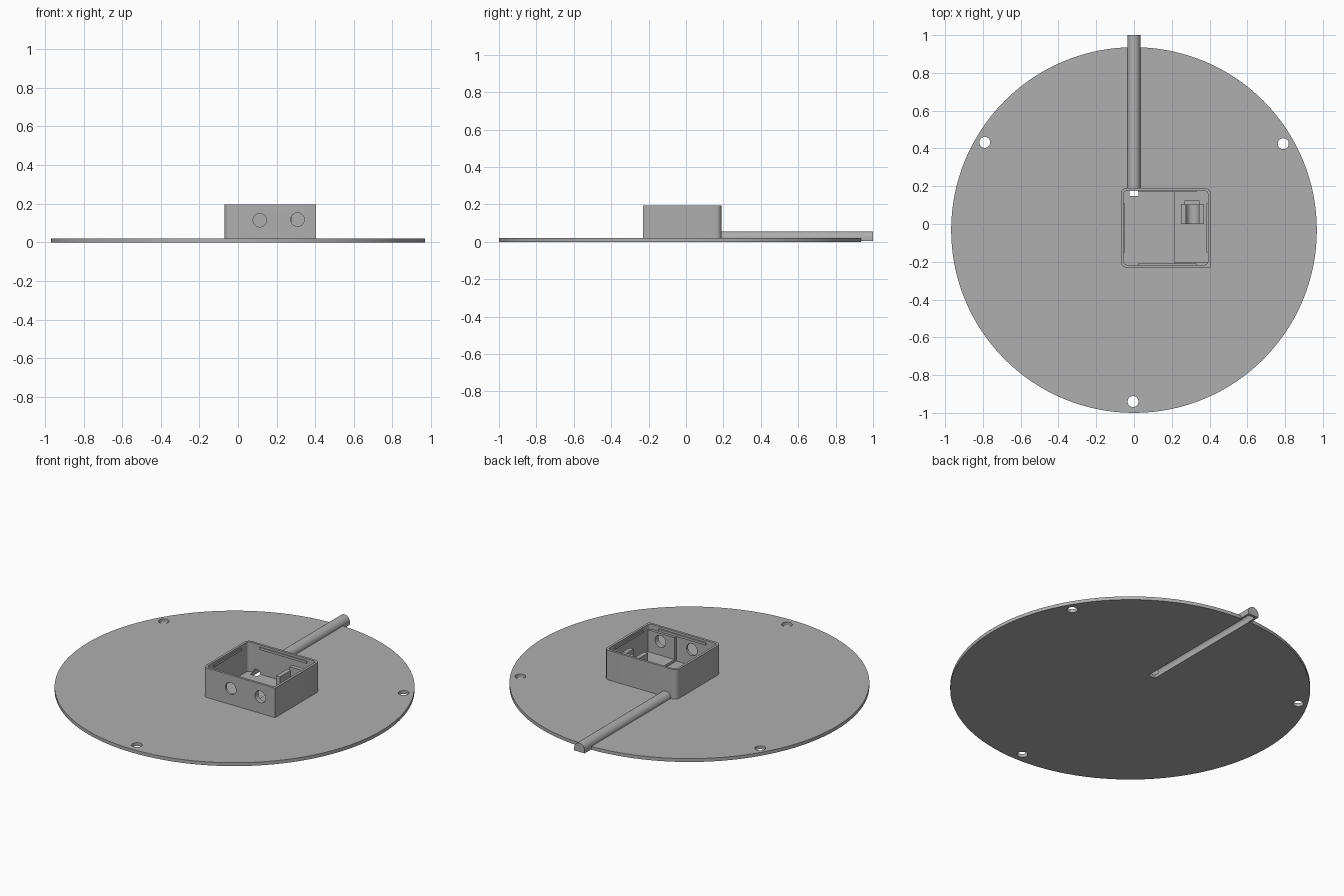
import bpy, bmesh, math
from mathutils import Matrix, Vector

if "Cube" in bpy.data.objects:
    bpy.data.objects.remove(bpy.data.objects["Cube"], do_unlink=True)

grey = bpy.data.materials.new("plain grey")
grey.use_nodes = True
grey.diffuse_color = (0.43, 0.43, 0.43, 1)
grey.node_tree.nodes["Principled BSDF"].inputs["Base Color"].default_value = grey.diffuse_color


def prism(name, outline, low, high, axis="z"):
    """Extrude a closed 2D outline along z, or along y with the outline in x and z."""
    def place(p, d):
        return (p[0], p[1], d) if axis == "z" else (p[0], d, p[1])
    bm = bmesh.new()
    face = bm.faces.new([bm.verts.new(place(p, low)) for p in outline])
    new = bmesh.ops.extrude_face_region(bm, geom=[face])["geom"]
    shift = Vector(place((0, 0), high - low))
    bmesh.ops.translate(bm, vec=shift, verts=[v for v in new if isinstance(v, bmesh.types.BMVert)])
    bmesh.ops.recalc_face_normals(bm, faces=bm.faces)
    mesh = bpy.data.meshes.new(name)
    bm.to_mesh(mesh)
    bm.free()
    mesh.materials.append(grey)
    ob = bpy.data.objects.new(name, mesh)
    bpy.context.collection.objects.link(ob)
    return ob


def arc(cx, cy, r, start, end, n):
    angles = [math.radians(start + (end - start) * i / n) for i in range(n + 1)]
    return [(cx + r * math.cos(a), cy + r * math.sin(a)) for a in angles]


def circle(cx, cy, r, n=32):
    return arc(cx, cy, r, 0, 360, n)[:-1]


def rounded(x0, x1, y0, y1, r, square_corner=False):
    """Rectangle with rounded corners; the front corner at +x may stay square."""
    first = [(x1, y0)] if square_corner else arc(x1 - r, y0 + r, r, -90, 0, 8)
    return (first + arc(x1 - r, y1 - r, r, 0, 90, 8)
            + arc(x0 + r, y1 - r, r, 90, 180, 8) + arc(x0 + r, y0 + r, r, 180, 270, 8))


def block(name, x0, x1, y0, y1, z0, z1):
    return prism(name, [(x0, y0), (x1, y0), (x1, y1), (x0, y1)], z0, z1)


def arch(r, bottom, spring):
    """Half-round section on straight sides."""
    return [(-r, bottom), (r, bottom)] + arc(0, spring, r, 0, 180, 20)


def cut(ob, cutters):
    for c in cutters:
        c.hide_render = True
        mod = ob.modifiers.new("cut", "BOOLEAN")
        mod.operation = "DIFFERENCE"
        mod.solver = "EXACT"
        mod.object = c
        bpy.context.view_layer.objects.active = ob
        bpy.ops.object.modifier_apply(modifier=mod.name)


# Round base plate with three screw holes
base = prism("base_plate", circle(0, -0.032, 0.968, 128), 0, 0.02)
holes = [prism("screw_hole_cutter", circle(x, y, 0.029), -0.1, 0.1)
         for x, y in ((-0.79, 0.432), (0.79, 0.425), (-0.005, -0.94))]

# Half-round cable duct with an open underside
duct = prism("cable_duct", arch(0.034, 0.003, 0.021), 0.185, 1.0, "y")
channel = prism("channel_cutter", arch(0.023, -0.05, 0.021), 0.147, 0.985, "y")
cut(base, holes + [channel])
cut(duct, [channel])

# Open housing with two round ports in its front wall
housing = prism("housing", rounded(-0.07, 0.405, -0.23, 0.19, 0.03, True), 0.012, 0.195)
cavity = prism("cavity_cutter", rounded(-0.056, 0.391, -0.216, 0.176, 0.018), -0.1, 0.3)
ports = [prism("port_cutter", circle(x, z, 0.035), -0.3, -0.12, "y")
         for x, z in ((0.113, 0.115), (0.308, 0.118))]
cut(housing, [cavity, channel] + ports)

# Thicker front wall and raised floor on the +x side
pad = block("front_wall_pad", 0.215, 0.395, -0.22, -0.2, 0.015, 0.165)
cut(pad, ports)
block("raised_floor", 0.215, 0.395, -0.205, 0.18, 0.015, 0.035)

# Cradle with a round groove and a rear stop
cradle = block("cradle", 0.25, 0.37, 0, 0.105, 0.03, 0.14)
groove = prism("groove_cutter", arc(0.31, 0.1, 0.034, 180, 360, 16) + [(0.344, 0.2), (0.276, 0.2)],
               -0.1, 0.2, "y")
cut(cradle, [groove])
block("cradle_stop", 0.268, 0.348, 0.1, 0.125, 0.03, 0.16)

# Snap ridges just below the rim
for name, box in (("back", (0.02, 0.33, 0.17, 0.18)), ("front", (0.02, 0.33, -0.22, -0.21)),
                  ("right", (-0.06, -0.05, -0.15, 0.11)), ("left", (0.385, 0.395, -0.15, 0.11))):
    block(name + "_snap_ridge", *box, 0.168, 0.182)

# Remove the cutters and smooth the round walls
for ob in list(bpy.data.objects):
    if ob.name.split(".")[0].endswith("_cutter"):
        bpy.data.objects.remove(ob, do_unlink=True)
for ob in (base, duct, housing, cradle, pad):
    bpy.ops.object.select_all(action="DESELECT")
    ob.select_set(True)
    bpy.context.view_layer.objects.active = ob
    bpy.ops.object.shade_smooth_by_angle(angle=math.radians(30))
